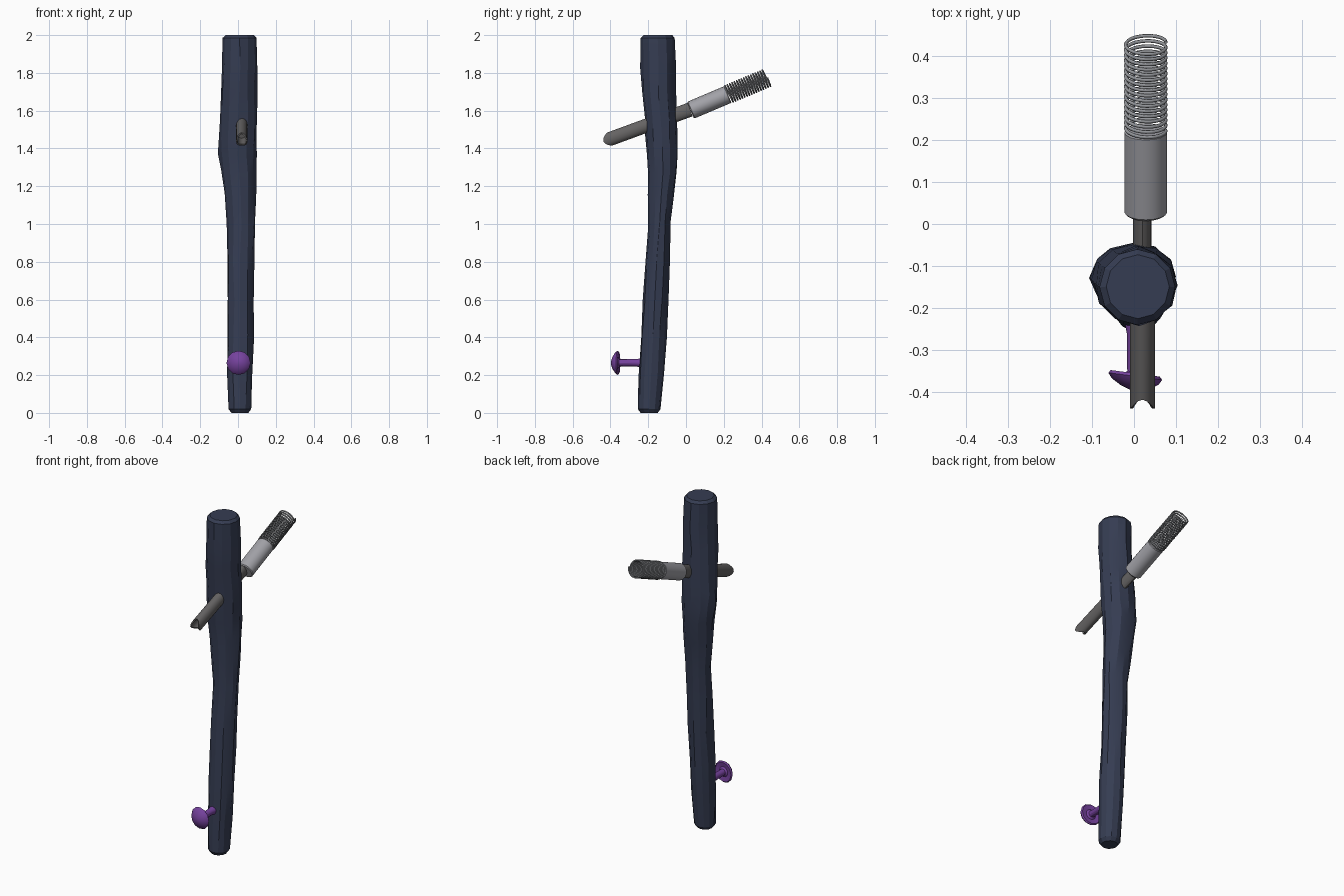
import bpy, bmesh, math, random
from mathutils import Vector

if "Cube" in bpy.data.objects:
    bpy.data.objects.remove(bpy.data.objects["Cube"])

random.seed(4)

def mat(name, col):
    m = bpy.data.materials.new(name)
    m.diffuse_color = (*col, 1)
    m.use_nodes = True
    m.node_tree.nodes["Principled BSDF"].inputs["Base Color"].default_value = m.diffuse_color
    return m

NAVY = mat("dark navy bark", (0.036, 0.046, 0.085))
STEEL = mat("light steel", (0.36, 0.36, 0.39))
WIRE = mat("spring steel", (0.30, 0.31, 0.33))
BROWN = mat("dull iron", (0.13, 0.125, 0.125))
PURPLE = mat("purple", (0.18, 0.055, 0.34))

def loft(name, rings, material, caps=True, closed=False, angle=30):
    """Skin a list of equal-length point rings."""
    bm = bmesh.new()
    vr = [[bm.verts.new(p) for p in r] for r in rings]
    n = len(vr[0])
    pairs = list(zip(vr, vr[1:])) + ([(vr[-1], vr[0])] if closed else [])
    for a, b in pairs:
        for i in range(n):
            j = (i + 1) % n
            bm.faces.new((a[i], a[j], b[j], b[i]))
    if caps and not closed:
        bm.faces.new(vr[0][::-1])
        bm.faces.new(vr[-1])
    bmesh.ops.recalc_face_normals(bm, faces=bm.faces)
    me = bpy.data.meshes.new(name)
    bm.to_mesh(me)
    bm.free()
    ob = bpy.data.objects.new(name, me)
    bpy.context.collection.objects.link(ob)
    me.materials.append(material)
    bpy.context.view_layer.objects.active = ob
    ob.select_set(True)
    bpy.ops.object.shade_smooth_by_angle(angle=math.radians(angle))
    ob.select_set(False)
    return ob

def ring(c, u, v, ru, rv, n, offset=None):
    pts = []
    for i in range(n):
        a = 2 * math.pi * i / n
        p = c + u * (ru * math.cos(a)) + v * (rv * math.sin(a))
        pts.append(p + offset(a) if offset else p)
    return pts

X, Y, Z = Vector((1, 0, 0)), Vector((0, 1, 0)), Vector((0, 0, 1))

# Gnarled shaft: z, x min, x max, y min, y max
profile = [
    (0.0, -.035, .055, -.24, -.15), (.02, -.05, .07, -.255, -.135),
    (.2, -.057, .077, -.25, -.12), (.4, -.058, .083, -.24, -.105),
    (.6, -.058, .083, -.23, -.095), (.8, -.058, .084, -.215, -.088),
    (1.0, -.06, .093, -.2, -.08), (1.15, -.073, .095, -.2, -.065),
    (1.27, -.088, .096, -.2, -.047), (1.38, -.104, .098, -.207, -.045),
    (1.46, -.104, .099, -.213, -.047), (1.55, -.096, .1, -.22, -.05),
    (1.7, -.092, .1, -.235, -.055), (1.84, -.083, .1, -.24, -.056),
    (1.985, -.082, .098, -.24, -.06), (2.0, -.066, .084, -.225, -.073)]
rings = []
for z, x0, x1, y0, y1 in profile:
    c = Vector(((x0 + x1) / 2, (y0 + y1) / 2, z))
    k = 0.004 if 0.1 < z < 1.95 else 0
    rings.append(ring(c, X, Y, (x1 - x0) / 2, (y1 - y0) / 2, 12,
                      lambda a: Vector((random.uniform(-k, k), random.uniform(-k, k),
                                        random.uniform(-4, 4) * k))))
loft("shaft", rings, NAVY, angle=20)

# Tilted hollow rod through the shaft, with a fish-mouth front end
A = math.atan(0.367)
D = Vector((0, math.cos(A), math.sin(A)))
U = Vector((0, -math.sin(A), math.cos(A)))
end = Vector((.02, -.438, 1.437))
mouth = lambda a: D * (0.035 * math.sin(a) ** 2)
deep = end + D * 0.12
mid = end + D * 0.30
tail = end + D * 0.49
loft("rod", [ring(deep, X, U, .022, .026, 16),
             ring(end, X, U, .023, .028, 16, mouth),
             ring(end, X, U, .03, .037, 16, mouth),
             ring(mid, X, U, .03, .037, 16),
             ring(mid, X, U, .022, .037, 16),
             ring(tail, X, U, .022, .038, 16)], BROWN)

# Sleeve on the upper end of the rod
A = math.radians(23)
D = Vector((0, math.cos(A), math.sin(A)))
U = Vector((0, -math.sin(A), math.cos(A)))
s0, s1 = Vector((.028, .024, 1.602)), Vector((.028, .222, 1.686))
loft("sleeve", [ring(s0, X, U, .046, .043, 16),
                ring(s0 + D * .005, X, U, .051, .048, 16),
                ring(s1 - D * .004, X, U, .051, .048, 16),
                ring(s1, X, U, .048, .045, 16)], STEEL)

# Coil spring
turns, seg, R, w = 17, 24, .048, .0042
length = .228
rings = []
for i in range(turns * seg + 1):
    a = 2 * math.pi * i / seg
    out = X * math.cos(a) + U * math.sin(a)
    c = s1 + D * (length * i / (turns * seg)) + out * R
    rings.append(ring(c, out, D, w, w, 6))
loft("spring", rings, WIRE, angle=70)

# Mushroom-headed peg near the foot: y, radius
peg = [(-.15, .03), (-.235, .025), (-.26, .02), (-.352, .019), (-.36, .03),
       (-.355, .058), (-.362, .064), (-.374, .056), (-.388, .034), (-.396, .012)]
loft("peg", [ring(Vector((.003, y, .265)), X, Z, r, r, 12,
                  lambda a, y=y, r=r: Y * (-.008 * math.cos(a) * r / .06 if y < -.3 else 0))
             for y, r in peg], PURPLE)
